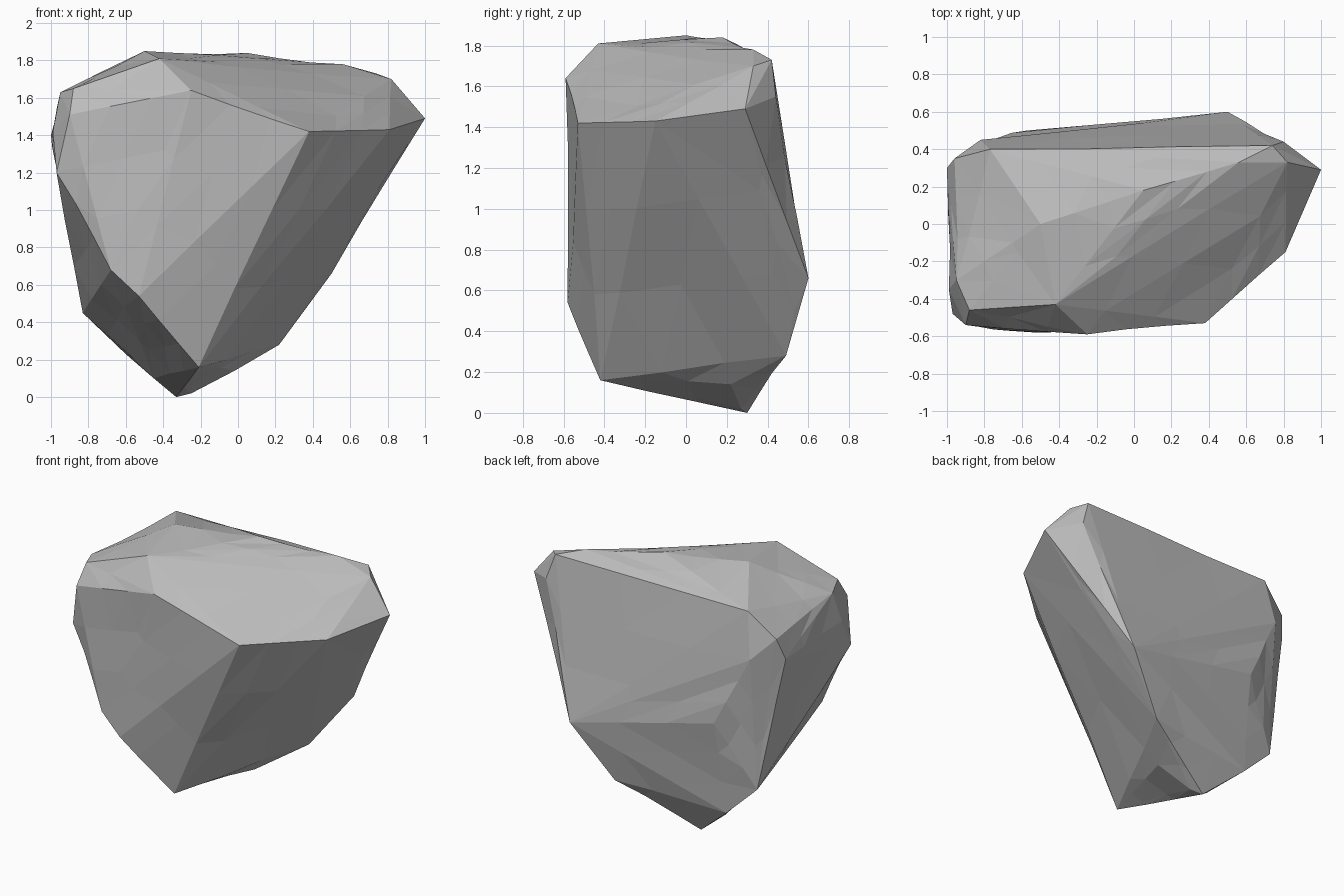
import bpy, bmesh, random
from mathutils import Vector

cube = bpy.data.objects.get("Cube")
if cube:
    bpy.data.objects.remove(cube, do_unlink=True)

random.seed(4)

# Stone colour
stone = bpy.data.materials.new("grey_stone")
stone.use_nodes = True
grey = (0.5, 0.5, 0.5, 1)
stone.diffuse_color = grey
stone.node_tree.nodes["Principled BSDF"].inputs["Base Color"].default_value = grey

# Corners of the boulder, grouped by side
bottom = [(-.21, -.42, .16), (-.33, .30, 0), (-.25, .27, .02), (-.02, .22, .14),
          (.22, .49, .28), (-.60, .40, .23), (-.45, .2, .1), (.38, .53, .5)]
front = [(-.25, -.59, 1.64), (-.90, -.54, 1.51), (-.53, -.58, .54),
         (-.68, -.57, .68), (.38, -.53, 1.42), (-.97, -.48, 1.2)]
left_end = [(-.83, .38, .45), (-1, .30, 1.4), (-.96, .35, 1.55), (-.99, -.35, 1.42), (-.95, -.3, 1.63)]
back = [(.50, .60, .66), (-.57, .50, .9), (-.82, .45, 1.4), (.80, .44, 1.55)]
right_end = [(1, .29, 1.49), (.81, -.15, 1.43), (.82, .33, 1.70)]
top = [(-.42, -.43, 1.81), (-.88, -.46, 1.65), (-.5, 0, 1.85), (.05, .18, 1.84),
       (.56, .33, 1.78), (-.77, .40, 1.72), (.74, .42, 1.73)]

# Boulder: one chipped solid wrapped round the corners
bm = bmesh.new()
for p in bottom + front + left_end + back + right_end + top:
    bm.verts.new(p)
hull = bmesh.ops.convex_hull(bm, input=bm.verts)
loose = {v for v in hull["geom_interior"] + hull["geom_unused"]
         if isinstance(v, bmesh.types.BMVert)}
bmesh.ops.delete(bm, geom=list(loose), context="VERTS")
corners = {v.co.to_tuple(4) for v in bm.verts}

# Faint chisel facets on the broad faces, leaving the corners in place
long_edges = [e for e in bm.edges if e.calc_length() > .5]
bmesh.ops.subdivide_edges(bm, edges=long_edges, cuts=2, use_grid_fill=True)
bmesh.ops.triangulate(bm, faces=bm.faces)
bm.normal_update()
for v in bm.verts:
    if v.co.to_tuple(4) not in corners:
        v.co += v.normal * random.uniform(-.012, .004)
bmesh.ops.recalc_face_normals(bm, faces=bm.faces)

mesh = bpy.data.meshes.new("boulder")
bm.to_mesh(mesh)
bm.free()
mesh.materials.append(stone)
boulder = bpy.data.objects.new("boulder", mesh)
bpy.context.collection.objects.link(boulder)
